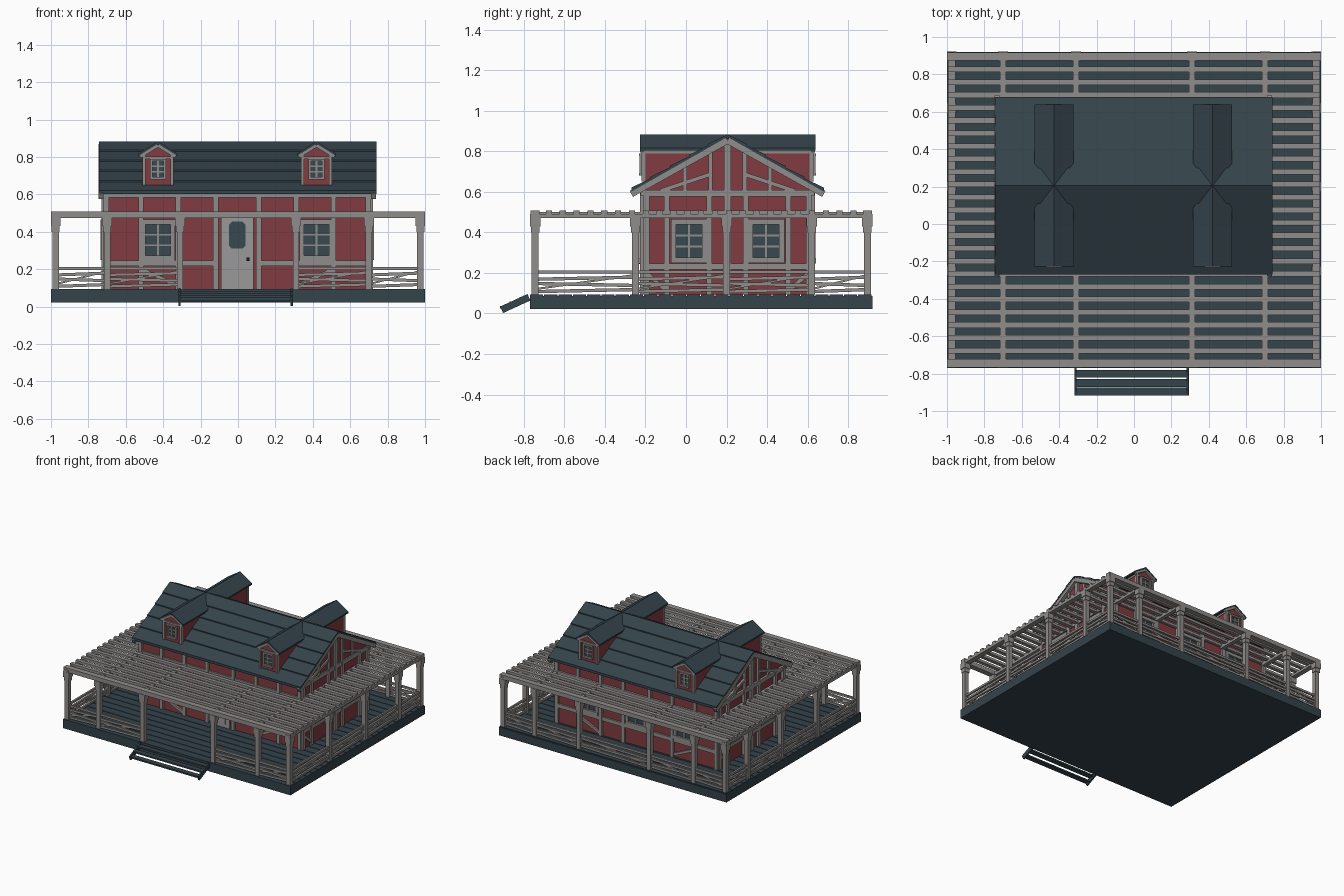
import bpy, bmesh, math
from mathutils import Matrix, Vector

cube = bpy.data.objects.get("Cube")
if cube:
    bpy.data.objects.remove(cube)


def material(name, rgb):
    m = bpy.data.materials.new(name)
    m.use_nodes = True
    m.diffuse_color = (*rgb, 1)
    m.node_tree.nodes["Principled BSDF"].inputs["Base Color"].default_value = (*rgb, 1)
    return m


SLATE = material("slate blue", (0.034, 0.056, 0.069))
RED = material("barn red", (0.22, 0.043, 0.053))
GREY = material("weathered grey", (0.28, 0.27, 0.26))
DOOR = material("pale grey", (0.32, 0.32, 0.325))
GLASS = material("dark glass", (0.04, 0.066, 0.08))
BLACK = material("black iron", (0.008, 0.008, 0.009))


class Part:
    """Collects prisms into one single-colour object."""

    def __init__(self, name, mat):
        self.name, self.mat, self.bm = name, mat, bmesh.new()
        self.frame = Matrix.Identity(4)

    def prism(self, pts, vec):
        a = [self.bm.verts.new(self.frame @ Vector(p)) for p in pts]
        b = [self.bm.verts.new(self.frame @ (Vector(p) + Vector(vec))) for p in pts]
        self.bm.faces.new(a)
        self.bm.faces.new(b[::-1])
        for i in range(len(a)):
            j = (i + 1) % len(a)
            self.bm.faces.new((a[j], a[i], b[i], b[j]))

    def box(self, x0, x1, y0, y1, z0, z1):
        self.prism([(x0, y0, z0), (x1, y0, z0), (x1, y1, z0), (x0, y1, z0)], (0, 0, z1 - z0))

    def beam(self, p, q, wide, tall):
        p, q = Vector(p), Vector(q)
        side = (q - p).cross(Vector((0, 0, 1))).normalized() * wide / 2
        up = side.cross(q - p).normalized() * tall / 2
        self.prism([p - side - up, p + side - up, p + side + up, p - side + up], q - p)

    def done(self):
        bmesh.ops.recalc_face_normals(self.bm, faces=self.bm.faces)
        mesh = bpy.data.meshes.new(self.name)
        self.bm.to_mesh(mesh)
        self.bm.free()
        mesh.materials.append(self.mat)
        bpy.context.collection.objects.link(bpy.data.objects.new(self.name, mesh))


# Deck with floor boards
X, YF, YB = 1.0, -0.77, 0.92
FLOOR = 0.094
deck = Part("deck", SLATE)
deck.box(-X, X, YF, YB, 0.022, 0.087)
boards = 24
pitch = (YB - YF) / boards
for i in range(boards):
    deck.box(-X, X, YF + i * pitch, YF + (i + 1) * pitch - 0.005, 0.086, FLOOR)
deck.done()

# Front steps between sloping stringers
steps = Part("front_steps", SLATE)
for x in (-0.313, 0.288):
    steps.beam((x, -0.91, 0.018), (x, -0.775, 0.08), 0.012, 0.035)
for y, z in ((-0.801, 0.082), (-0.85, 0.06), (-0.896, 0.036)):
    steps.box(-0.313, 0.288, y - 0.021, y + 0.021, z - 0.012, z)
steps.done()

# Porch posts with capitals
PX, PF, PB = 0.975, -0.745, 0.895
xs = [-PX, -0.70, -0.31, 0.31, 0.70, PX]
ys = [PF, -0.25, 0.20, 0.62, PB]
posts = Part("porch_posts", GREY)
for x, y in [(x, y) for x in xs for y in ys if abs(x) == PX or y in (PF, PB)]:
    for half, z0, z1 in ((0.017, FLOOR, 0.48), (0.021, 0.40, 0.43), (0.026, 0.43, 0.475)):
        posts.box(x - half, x + half, y - half, y + half, z0, z1)
posts.done()

# Railings: uneven boards between neighbouring posts
rails = Part("railings", GREY)


def railing(p, q):
    for i, z in enumerate((0.113, 0.143, 0.174, 0.204)):
        tilt = 0.005 * (-1) ** i if i < 3 else 0
        rails.beam((*p, z - tilt), (*q, z + tilt), 0.014, 0.016)
    rails.beam((*p, 0.12), (*q, 0.19), 0.008, 0.01)


for a, b in zip(xs, xs[1:]):
    railing((a, PB), (b, PB))
    if a != -0.31:
        railing((a, PF), (b, PF))
for a, b in zip(ys, ys[1:]):
    for x in (-PX, PX):
        railing((x, a), (x, b))
rails.done()

# Pergola: edge beams, joists and slats stopping at the walls
HX, WF, WB = 0.71, -0.21, 0.62
pergola = Part("pergola", GREY)
for y in (PF, PB):
    pergola.box(-X, X, y - 0.022, y + 0.022, 0.473, 0.507)
for x in (-PX, PX):
    pergola.box(x - 0.02, x + 0.02, YF, YB, 0.47, 0.492)
for x in xs[1:-1]:
    pergola.box(x - 0.016, x + 0.016, PF, WF, 0.47, 0.5)
    pergola.box(x - 0.016, x + 0.016, WB, PB, 0.47, 0.5)
slats = 24
for i in range(1, slats):
    y = PF + i * (PB - PF) / slats
    spans = [(-X, -HX), (HX, X)] if WF < y < WB else [(-X, X)]
    for a, b in spans:
        pergola.box(a + 0.005, b - 0.005, y - 0.015, y + 0.015, 0.488, 0.508)
pergola.done()

# House walls with gables
MID, RIDGE, EAVE, RUN = 0.205, 0.885, 0.615, 0.475
SLOPE = (RIDGE - EAVE) / RUN
walls = Part("walls", RED)
shoulder = RIDGE - 0.02 - SLOPE * (WB - MID)
walls.prism([(-HX, WF, FLOOR), (-HX, WB, FLOOR), (-HX, WB, shoulder),
             (-HX, MID, RIDGE - 0.02), (-HX, WF, shoulder)], (2 * HX, 0, 0))

# Lapped roof boards
roof = Part("roof", SLATE)
COURSES = 5
for s in (-1, 1):
    for i in range(COURSES):
        a, b = RUN * i / COURSES, RUN * (i + 1) / COURSES
        za, zb = RIDGE - SLOPE * a, RIDGE - SLOPE * b
        roof.prism([(-0.743, MID + s * a, za - 0.014), (-0.743, MID + s * b, zb - 0.014),
                    (-0.743, MID + s * b, zb + 0.006), (-0.743, MID + s * a, za - 0.002)],
                   (1.483, 0, 0))

# Timber, windows and dormers, laid out facing forward and turned to each side
timber = Part("timber_frame", GREY)
frames = Part("window_frames", GREY)
glass = Part("window_glass", GLASS)
dormer_walls = Part("dormer_walls", RED)
dormer_roofs = Part("dormer_roofs", SLATE)
dormer_trim = Part("dormer_trim", GREY)
turned = (timber, frames, glass, dormer_walls, dormer_roofs, dormer_trim)


def face_side(angle):
    m = Matrix.Translation((-0.004, MID, 0)) @ Matrix.Rotation(math.radians(angle), 4, "Z")
    for part in turned:
        part.frame = m


def window(u, out, half, z0, z1, trim, rows=3):
    glass.box(u - half, u + half, out - 0.006, out + 0.01, z0, z1)
    for s in (-1, 1):
        c = u + s * (half - trim / 2)
        frames.box(c - trim / 2, c + trim / 2, out - 0.02, out, z0, z1)
    for z in (z0, z1 - trim):
        frames.box(u - half, u + half, out - 0.022, out, z, z + trim)
    frames.box(u - 0.005, u + 0.005, out - 0.013, out, z0, z1)
    for i in range(1, rows):
        z = z0 + trim + (z1 - z0 - 2 * trim) * i / rows
        frames.box(u - half, u + half, out - 0.012, out, z - 0.004, z + 0.004)


def upright(u, out, z0=FLOOR, z1=0.6, half=0.014):
    timber.box(u - half, u + half, out - 0.016, out + 0.01, z0, z1)


def level(a, b, out, z, half=0.013):
    timber.box(a, b, out - 0.014, out + 0.01, z - half, z + half)


def dormer(u, out):
    dormer_walls.prism([(u - 0.08, out, 0.62), (u + 0.08, out, 0.62), (u + 0.08, out, 0.81),
                        (u, out, 0.865), (u - 0.08, out, 0.81)], (0, -out, 0))
    for s in (-1, 1):
        dormer_roofs.prism([(u, out - 0.018, 0.87), (u + s * 0.104, out - 0.018, 0.805),
                            (u + s * 0.104, out - 0.018, 0.817), (u, out - 0.018, 0.884)],
                           (0, 0.018 - out, 0))
        dormer_trim.beam((u, out - 0.008, 0.862), (u + s * 0.096, out - 0.008, 0.803), 0.016, 0.018)
        dormer_trim.box(u + s * 0.075 - 0.008, u + s * 0.075 + 0.008, out - 0.01, out + 0.01, 0.65, 0.81)
        dormer_trim.box(u + s * 0.08 - 0.005, u + s * 0.08 + 0.005, out, -0.1, 0.79, 0.803)
    dormer_trim.box(u - 0.08, u + 0.08, out - 0.01, out, 0.79, 0.803)
    window(u, out, 0.042, 0.68, 0.79, 0.012)


for angle in (0, 180):
    face_side(angle)
    out = WF - MID
    level(-0.73, 0.73, out, 0.594, 0.012)
    level(-HX, HX, out, 0.495)
    for s in (-1, 1):
        for u in (0.70, 0.515, 0.315, 0.115):
            upright(s * u, out)
        level(*sorted((s * 0.115, s * HX)), out, 0.232, 0.015)
        timber.beam((s * 0.515, out - 0.006, 0.20), (s * 0.315, out - 0.006, 0.11), 0.016, 0.02)
        window(s * 0.424, out, 0.092, 0.247, 0.465, 0.026)
        dormer(s * 0.424, out)
    if angle:
        window(0, out, 0.092, 0.247, 0.465, 0.026)
        level(-0.115, 0.115, out, 0.232, 0.015)

for angle in (90, 270):
    face_side(angle)
    out = -HX
    half = WB - MID
    level(-half, half, out, 0.594, 0.016)
    level(-half, half, out, 0.495)
    level(-half, half, out, 0.232, 0.015)
    upright(0, out, FLOOR, 0.85, 0.018)
    for s in (-1, 1):
        for u in (0.40, 0.30, 0.09):
            upright(s * u, out)
        window(s * 0.19, out, 0.09, 0.25, 0.465, 0.026)
        upright(s * 0.085, out, 0.6, 0.80, 0.01)
        upright(s * 0.21, out, 0.6, 0.73, 0.01)
        timber.beam((s * 0.33, out - 0.006, 0.605), (s * 0.09, out - 0.006, 0.685), 0.016, 0.02)
        timber.beam((s * 0.40, out - 0.006, 0.20), (s * 0.30, out - 0.006, 0.11), 0.016, 0.02)
        # Barge boards under the roof edge
        timber.beam((0, out - 0.018, RIDGE - 0.03), (s * RUN, out - 0.018, EAVE - 0.025), 0.028, 0.034)

# Front door
y = WF
door = Part("front_door", DOOR)
door.box(-0.09, 0.082, y - 0.012, y, FLOOR, 0.475)
for z0, z1 in ((0.12, 0.17), (0.185, 0.235), (0.25, 0.28)):
    door.box(-0.055, 0.045, y - 0.018, y, z0, z1)
pane = Part("door_window", GLASS)
pane.prism([(-0.004 + sx * w, y - 0.019, 0.383 + sz * h) for sx, sz, w, h in (
    (-1, -1, 0.03, 0.073), (1, -1, 0.03, 0.073), (1, -1, 0.043, 0.06), (1, 1, 0.043, 0.055),
    (1, 1, 0.025, 0.073), (-1, 1, 0.025, 0.073), (-1, 1, 0.043, 0.055), (-1, -1, 0.043, 0.06))],
    (0, 0.009, 0))
knob = Part("door_knob", BLACK)
knob.box(0.045, 0.061, y - 0.032, y - 0.01, 0.245, 0.263)

for part in (walls, roof, door, pane, knob, *turned):
    part.done()
